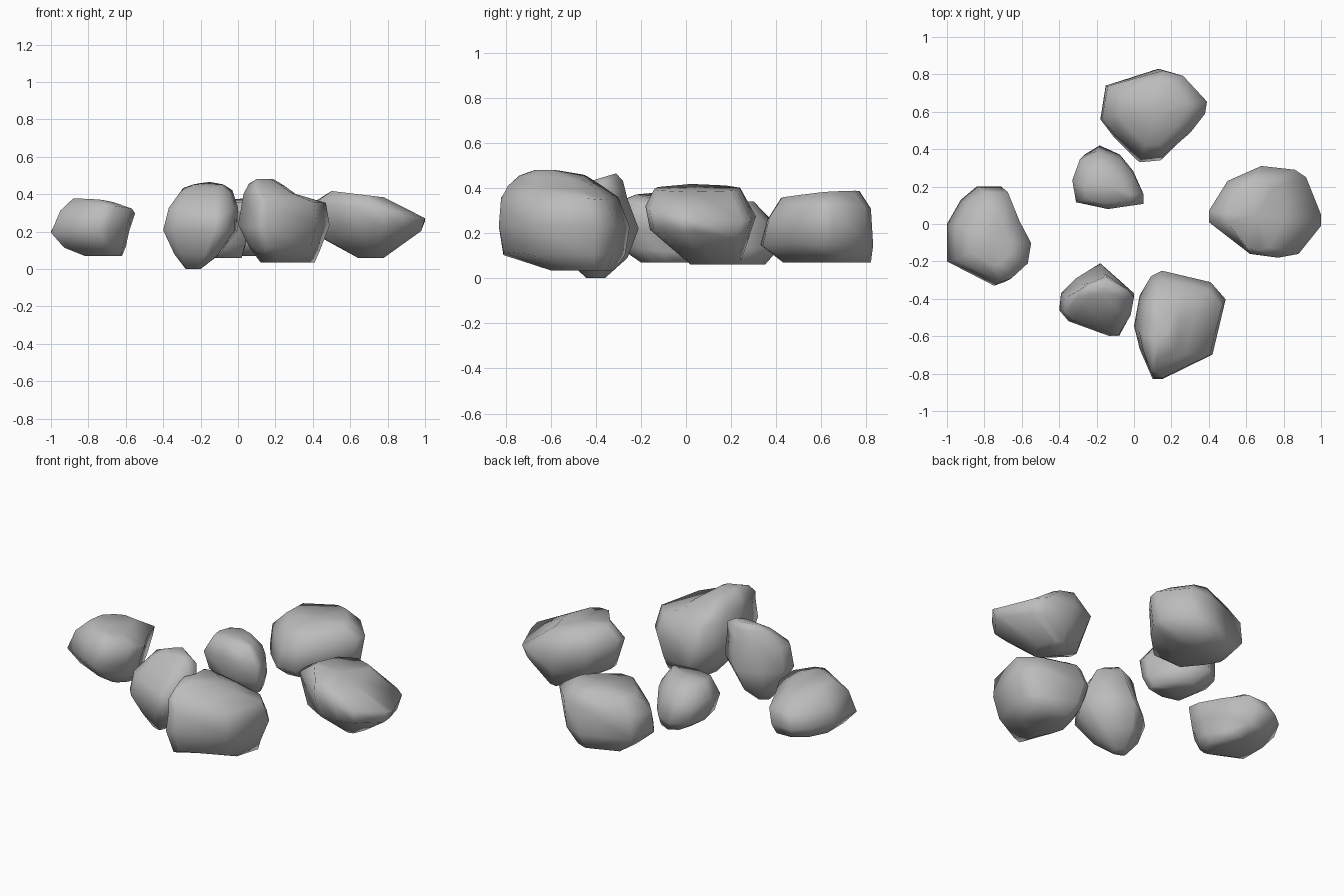
import bpy
import bmesh
import random
from mathutils import Vector

random.seed(4)

default_cube = bpy.data.objects.get("Cube")
if default_cube:
    bpy.data.objects.remove(default_cube, do_unlink=True)

# One plain stone colour
stone = bpy.data.materials.new("grey stone")
stone.use_nodes = True
stone_colour = (0.5, 0.5, 0.5, 1.0)
stone.diffuse_color = stone_colour
stone.node_tree.nodes["Principled BSDF"].inputs["Base Color"].default_value = stone_colour


def fit(value, low, high, new_low, new_high):
    """Map a coordinate from one span to another."""
    return new_low + (value - low) / (high - low) * (new_high - new_low)


def build_rock(name, outline, levels):
    """Loft the plan outline through levels.

    Each level is (z, x min, x max, y min, y max), which may be followed
    by the slope of that level along x and along y.
    """
    xs = [point[0] for point in outline]
    ys = [point[1] for point in outline]
    bm = bmesh.new()
    rings = []
    for index, (z, x_low, x_high, y_low, y_high, *slope) in enumerate(levels):
        slope_x, slope_y = slope or (0, 0)
        is_cap = index in (0, len(levels) - 1)
        ring = []
        for plan_x, plan_y in outline:
            x = fit(plan_x, min(xs), max(xs), x_low, x_high)
            y = fit(plan_y, min(ys), max(ys), y_low, y_high)
            rise = slope_x * (x - (x_low + x_high) / 2)
            rise += slope_y * (y - (y_low + y_high) / 2)
            # Uneven heights break up the middle bands
            if not is_cap:
                rise += random.uniform(-0.01, 0.01)
            ring.append(bm.verts.new((x, y, z + rise)))
        rings.append(ring)

    # Side bands
    count = len(outline)
    for lower, upper in zip(rings, rings[1:]):
        for i in range(count):
            j = (i + 1) % count
            bm.faces.new((lower[i], lower[j], upper[j], upper[i]))

    # Top and bottom caps, fanned from their centres
    for ring in (rings[0], rings[-1]):
        centre = sum((vert.co for vert in ring), Vector()) / count
        hub = bm.verts.new(centre)
        for i in range(count):
            bm.faces.new((ring[i], ring[(i + 1) % count], hub))

    bmesh.ops.recalc_face_normals(bm, faces=bm.faces[:])
    for face in bm.faces:
        face.smooth = True
    mesh = bpy.data.meshes.new(name)
    bm.to_mesh(mesh)
    bm.free()
    mesh.materials.append(stone)
    rock = bpy.data.objects.new(name, mesh)
    bpy.context.collection.objects.link(rock)


# Rock on the model's right, lower at its back
build_rock(
    "right_rock",
    [(-1, 0), (-.92, .13), (-.83, .2), (-.69, .2), (-.62, .03),
     (-.55, -.1), (-.57, -.22), (-.67, -.31), (-.73, -.33), (-1, -.2)],
    [(.07, -.82, -.62, -.2, .06),
     (.12, -.93, -.6, -.28, .14),
     (.2, -1, -.58, -.33, .2),
     (.3, -.95, -.55, -.31, .17, 0, -.15),
     (.36, -.88, -.66, -.22, .06, -.1, -.1)])

# Small rock behind the centre
build_rock(
    "small_back_rock",
    [(-.33, .25), (-.29, .37), (-.2, .42), (-.08, .37), (0, .28),
     (.05, .17), (.05, .11), (-.14, .08), (-.31, .12)],
    [(.06, -.2, .02, .13, .35),
     (.13, -.3, .04, .09, .42),
     (.25, -.33, .05, .08, .39),
     (.34, -.27, -.02, .11, .3)])

# Large rock at the back, rising away from the centre
build_rock(
    "back_rock",
    [(-.18, .56), (-.15, .74), (.15, .83), (.26, .8), (.39, .65),
     (.38, .58), (.3, .47), (.16, .34), (.04, .33), (-.1, .46)],
    [(.07, -.1, .24, .43, .82),
     (.15, -.18, .36, .33, .83),
     (.29, -.17, .39, .36, .82, .08, .08),
     (.37, -.08, .28, .42, .77, .06, .08)])

# Large rock on the model's left, falling outward
build_rock(
    "left_rock",
    [(.4, .07), (.5, .23), (.68, .31), (.86, .29), (.92, .25), (1, .05),
     (1, -.01), (.88, -.16), (.77, -.18), (.62, -.16), (.4, .01)],
    [(.06, .64, .78, .02, .24),
     (.18, .46, .98, -.16, .27, .1, -.1),
     (.3, .4, 1, -.18, .31, -.15, -.1),
     (.4, .5, .78, -.14, .24, -.12, 0)])

# Tall knobbly rock at the front, with a ridge along its back
build_rock(
    "tall_front_rock",
    [(-.4, -.46), (-.39, -.37), (-.31, -.29), (-.18, -.21), (0, -.37),
     (-.02, -.49), (-.08, -.6), (-.13, -.6), (-.35, -.52)],
    [(0, -.28, -.2, -.44, -.36),
     (.08, -.34, -.1, -.52, -.26),
     (.21, -.4, 0, -.6, -.21),
     (.33, -.37, 0, -.58, -.26, 0, .15),
     (.42, -.3, -.03, -.46, -.28, 0, .2),
     (.45, -.24, -.08, -.41, -.31, 0, .3)])

# Large rock at the front, with an off-centre peak
build_rock(
    "front_rock",
    [(0, -.54), (.03, -.38), (.09, -.28), (.15, -.25), (.41, -.31),
     (.49, -.4), (.42, -.69), (.15, -.82), (.1, -.82), (.03, -.66)],
    [(.035, .12, .41, -.6, -.32),
     (.11, .06, .44, -.81, -.27),
     (.23, 0, .49, -.83, -.25),
     (.35, .02, .47, -.82, -.3),
     (.4, .03, .32, -.79, -.37),
     (.45, .06, .25, -.74, -.44),
     (.48, .1, .19, -.67, -.58)])
